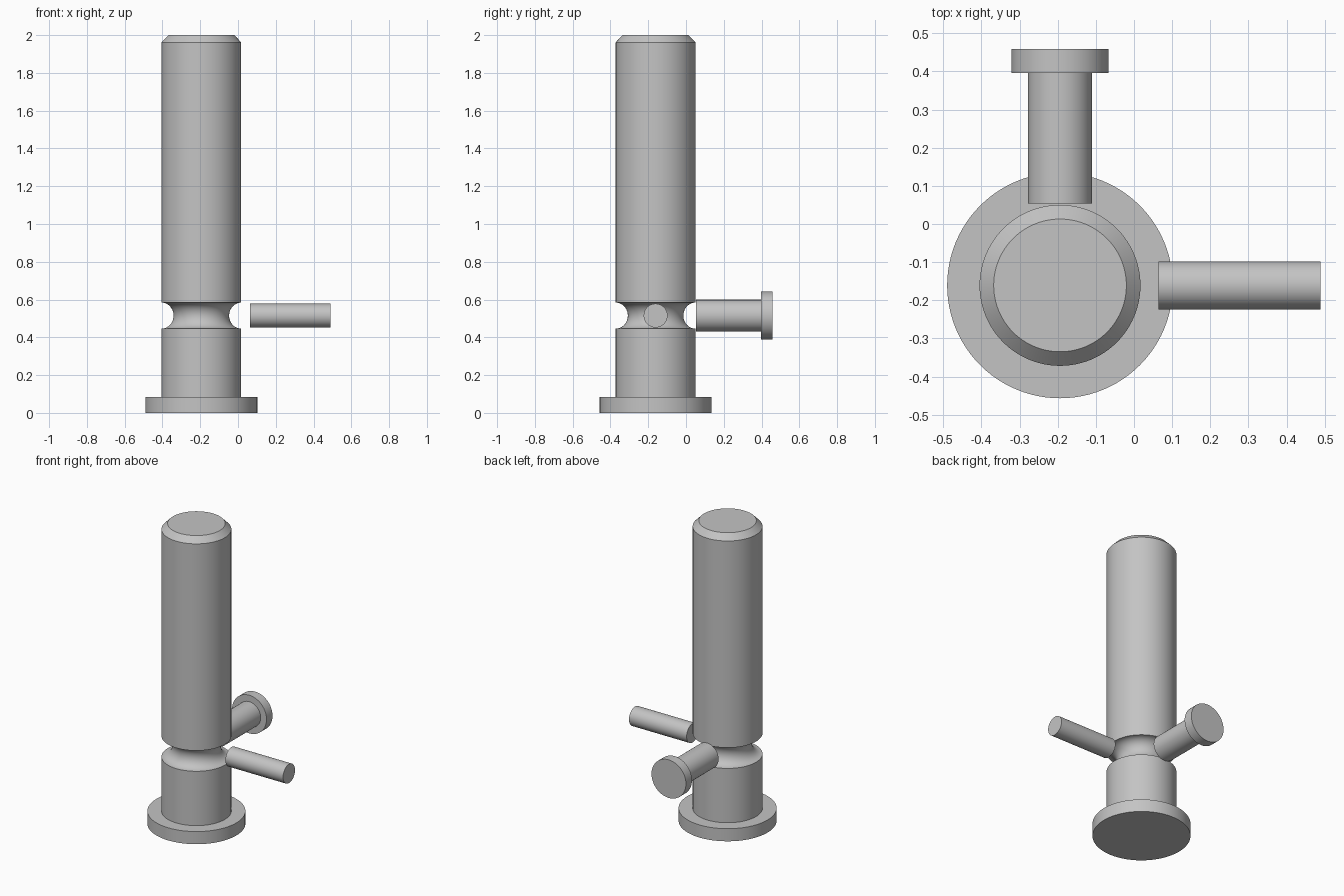
import bpy
import bmesh
from math import pi, cos, sin, radians
from mathutils import Matrix

cube = bpy.data.objects.get("Cube")
if cube:
    bpy.data.objects.remove(cube, do_unlink=True)

# Single plain metal colour
GREY = (0.55, 0.55, 0.55, 1)
metal = bpy.data.materials.new("grey metal")
metal.use_nodes = True
metal.diffuse_color = GREY
metal.node_tree.nodes["Principled BSDF"].inputs["Base Color"].default_value = GREY


def turned(name, profile, location, rotation=Matrix(), segments=96):
    """Lathe a closed solid from (radius, height) pairs, bottom to top."""
    bm = bmesh.new()
    rings = [[bm.verts.new((r * cos(2 * pi * i / segments), r * sin(2 * pi * i / segments), z))
              for i in range(segments)] for r, z in profile]
    for low, high in zip(rings, rings[1:]):
        for i in range(segments):
            j = (i + 1) % segments
            bm.faces.new((low[i], low[j], high[j], high[i]))
    bm.faces.new(rings[0][::-1])
    bm.faces.new(rings[-1])
    mesh = bpy.data.meshes.new(name)
    bm.to_mesh(mesh)
    bm.free()
    mesh.materials.append(metal)
    obj = bpy.data.objects.new(name, mesh)
    bpy.context.collection.objects.link(obj)
    obj.matrix_world = Matrix.Translation(location) @ rotation
    bpy.ops.object.select_all(action='DESELECT')
    obj.select_set(True)
    bpy.context.view_layer.objects.active = obj
    bpy.ops.object.shade_smooth_by_angle(angle=radians(30))
    return obj


CX, CY, AXIS_Z = -0.194, -0.161, 0.515

# Main pin: base flange, shaft with a rounded neck groove, chamfered top
R, GROOVE_H, GROOVE_D, STEPS = 0.211, 0.069, 0.064, 20
groove = [(R - GROOVE_D * sin(pi * k / STEPS), AXIS_Z - GROOVE_H * cos(pi * k / STEPS))
          for k in range(STEPS + 1)]
shaft = [(0.296, 0), (0.296, 0.084), (R, 0.084)] + groove + [(R, 1.962), (0.174, 2)]
turned("main_pin", shaft, (CX, CY, 0))

# Plain cross pin pointing to the left side
turned("cross_pin", [(0.063, 0), (0.063, 0.425)], (0.064, CY, AXIS_Z),
       Matrix.Rotation(pi / 2, 4, 'Y'))

# Headed locking pin pointing to the back
turned("headed_pin", [(0.084, 0), (0.084, 0.342), (0.127, 0.342), (0.127, 0.405)],
       (CX, 0.054, AXIS_Z), Matrix.Rotation(-pi / 2, 4, 'X'))
